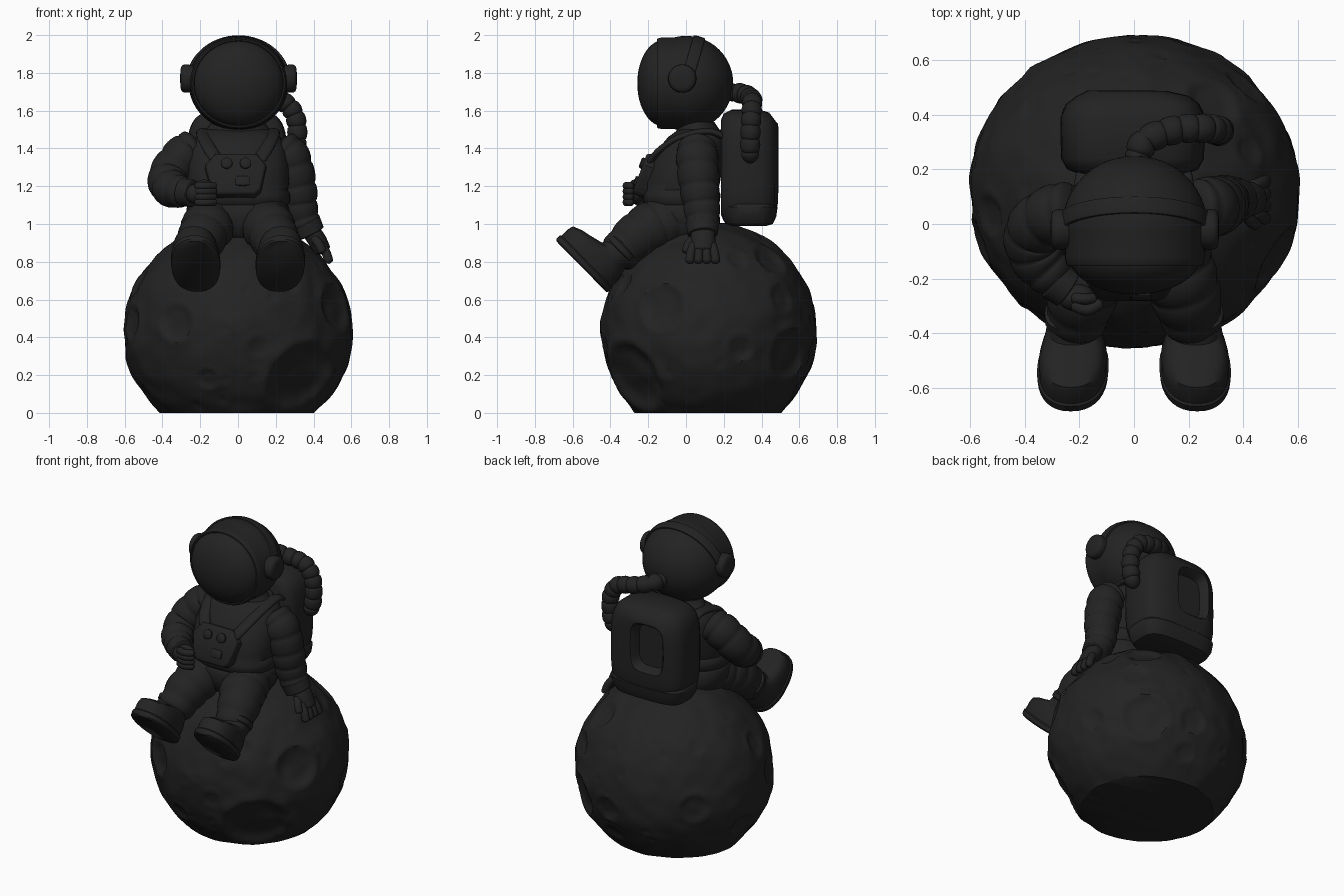
import bpy, bmesh, math, random
from mathutils import Vector as V, noise

if "Cube" in bpy.data.objects:
    bpy.data.objects.remove(bpy.data.objects["Cube"])

charcoal = bpy.data.materials.new("charcoal")
charcoal.use_nodes = True
colour = (0.0165, 0.0165, 0.0165, 1)
charcoal.diffuse_color = colour
charcoal.node_tree.nodes["Principled BSDF"].inputs["Base Color"].default_value = colour

X, Y, Z = V((1, 0, 0)), V((0, 1, 0)), V((0, 0, 1))


def finish(name, bm, sharp=0.75):
    """Turn a bmesh into a smooth object that keeps hard edges."""
    bmesh.ops.recalc_face_normals(bm, faces=bm.faces)
    for f in bm.faces:
        f.smooth = True
    for e in bm.edges:
        e.smooth = e.calc_face_angle(0) < sharp
    me = bpy.data.meshes.new(name)
    bm.to_mesh(me)
    bm.free()
    me.materials.append(charcoal)
    ob = bpy.data.objects.new(name, me)
    bpy.context.collection.objects.link(ob)
    return ob


def ring(c, a, b, power=2, seg=36):
    """Superellipse around c spanned by the half axes a and b."""
    def s(v):
        return math.copysign(abs(v) ** (2 / power), v)
    angles = [2 * math.pi * i / seg for i in range(seg)]
    return [V(c) + a * s(math.cos(t)) + b * s(math.sin(t)) for t in angles]


def loft(name, rings, sharp=0.75):
    bm = bmesh.new()
    loops = [[bm.verts.new(p) for p in r] for r in rings]
    n = len(loops[0])
    for lo, hi in zip(loops, loops[1:]):
        for i in range(n):
            j = (i + 1) % n
            bm.faces.new((lo[i], lo[j], hi[j], hi[i]))
    bm.faces.new(loops[0])
    bm.faces.new(loops[-1])
    return finish(name, bm, sharp)


def spline(vals, t):
    """Catmull-Rom sample of a list of numbers or vectors."""
    n = len(vals) - 1
    i = min(int(t * n), n - 1)
    f = t * n - i
    b, c = vals[i], vals[i + 1]
    a = vals[i - 1] if i else b * 2 - c
    d = vals[i + 2] if i + 2 <= n else c * 2 - b
    return (b * 2 + (c - a) * f + (a * 2 - b * 5 + c * 4 - d) * f * f
            + (b * 3 - a - c * 3 + d) * f ** 3) * 0.5


def tube(name, pts, radii, folds=0, depth=0.12, flat=1.0, steps=48, seg=20, side=X):
    """Round-ended limb along a path, with puffy folds."""
    pts = [V(p) for p in pts]
    rings = []
    for k in range(steps + 1):
        t = k / steps
        d = (spline(pts, min(t + 0.01, 1)) - spline(pts, max(t - 0.01, 0))).normalized()
        side = (side - d * side.dot(d)).normalized()
        r = spline(radii, t)
        if folds:
            r *= 1 - depth + depth * abs(math.sin(math.pi * folds * t)) ** 0.5
        edge = min(t, 1 - t) / 0.12
        if edge < 1:
            r *= max(0.1, math.sqrt(1 - (1 - edge) ** 2))
        rings.append(ring(spline(pts, t), side * r, d.cross(side) * r * flat, seg=seg))
    return loft(name, rings, 1.2)


def blob(name, c, size, detail=24):
    rings = []
    for k in range(1, detail):
        a = math.pi * k / detail
        s = math.sin(a)
        rings.append(ring(V(c) - Z * size[2] * math.cos(a), X * size[0] * s, Y * size[1] * s))
    return loft(name, rings)


# Moon with craters, cut flat where it stands
CENTRE, R = V((0, 0.12, 0.43)), 0.585
AXES = V((0.605, 0.57, 0.58))
craters = [((-.33, -.5, .05), .1), ((-.56, -.2, .05), .09), ((.1, -.55, -.08), .06),
           ((.33, -.42, -.25), .2), ((.53, -.27, .14), .13), ((-.15, -.5, -.25), .06),
           ((.57, .18, -.09), .07), ((.36, .44, -.12), .14), ((.4, .4, .18), .08),
           ((.28, .33, .38), .1), ((-.52, -.09, .26), .08), ((.4, .15, .38), .06),
           ((-.4, .4, -.02), .09), ((.1, .56, -.1), .08), ((-.35, .3, .33), .05),
           ((-.53, .1, -.2), .08), ((.1, .5, -.3), .06), ((.25, -.45, .25), .06)]
craters = [(V(d).normalized(), r / R, 0.2) for d, r in craters]
random.seed(4)
for _ in range(80):
    d = V([random.gauss(0, 1) for _ in range(3)]).normalized()
    craters.append((d, random.uniform(0.02, 0.05), 0.25))
bm = bmesh.new()
bmesh.ops.create_icosphere(bm, subdivisions=6, radius=1)
for v in bm.verts:
    d = v.co.normalized()
    h = 0.012 * noise.noise(d * 2.5) + 0.008 * noise.noise(d * 6)
    for c, r, deep in craters:
        q = (d - c).length / r
        if q < 1.5:
            bowl = -deep * r * R * (1 - q ** 4) if q < 1 else 0
            h += bowl + 0.05 * r * R * math.exp(-((q - 1.05) / 0.2) ** 2)
    v.co = CENTRE + d * AXES + d * h
bmesh.ops.bisect_plane(bm, geom=bm.verts[:] + bm.edges[:] + bm.faces[:], plane_co=(0, 0, 0),
                       plane_no=(0, 0, -1), clear_outer=True)
bmesh.ops.holes_fill(bm, edges=[e for e in bm.edges if e.is_boundary])
finish("moon", bm, 0.72)

# Helmet and visor, turned around the y axis
HEAD = V((0.003, 0, 1.745))


def turned(name, profile, c=HEAD, axis=Y, a=X, b=Z * 0.95):
    return loft(name, [ring(c + axis * y, a * r, b * r, seg=56) for y, r in profile])


arc = [math.pi * k / 24 for k in range(25)]
turned("helmet", [(0.25 * math.cos(t), max(0.264 * math.sin(t), 0.004)) for t in arc if t < 1.9]
       + [(-.12, .256), (-.145, .252), (-.154, .246), (-.154, .238), (-.14, .23)])
turned("visor", [(-.12 - 0.138 * math.sin(t), max(0.24 * math.cos(t), 0.004)) for t in arc if t < 1.6])

# Headband over the crown and the ear cups
band = []
up = V((0, 0.28, 0.96))
fore = X.cross(up)
for k in range(33):
    t = math.pi * k / 32
    out = X * math.cos(t) * 0.266 + up * math.sin(t) * 0.246
    band.append(ring(HEAD + out, out.normalized() * 0.012, fore * 0.032, 5, 16))
loft("headband", band)
for s, label in ((1, "left"), (-1, "right")):
    cup = [(0, .07), (.03, .075), (.05, .073), (.06, .066), (.065, .05), (.067, .02)]
    turned(label + "_ear_cup", cup, HEAD + V((s * 0.242, -0.02, 0.025)), X * s, Y, Z)

# Torso, collar and belt: height, depth centre, half width, half depth
body = [(.9, 0, .14, .13), (.95, -.01, .23, .19), (1.02, -.02, .27, .2), (1.085, -.025, .272, .2),
        (1.1, -.025, .262, .19), (1.12, -.025, .275, .205), (1.16, -.025, .275, .208),
        (1.18, -.025, .262, .195), (1.22, -.02, .272, .2), (1.32, .005, .268, .19),
        (1.4, .035, .255, .18), (1.46, .06, .225, .155), (1.5, .08, .17, .12)]
loft("torso", [ring((0, y, z), X * a, Y * b, 2.4) for z, y, a, b in body])
neck = [(1.43, .07, .19, .13), (1.475, .07, .19, .125), (1.495, .065, .17, .115), (1.54, .05, .14, .1)]
loft("collar", [ring((0, y, z), X * a, Y * b) for z, y, a, b in neck])

# Backpack with a sunken rear panel and a wider base
pack = [(.185, .2, .25, 0), (.2, .24, .285, 0), (.24, .262, .305, 0), (.39, .265, .305, 0),
        (.44, .245, .29, 0), (.47, .205, .25, 0), (.487, .15, .21, .02), (.489, .12, .16, .05),
        (.478, .11, .15, .05), (.43, .095, .135, .05)]
loft("backpack", [ring((-.005 - u, y, 1.3 + u), X * a, Z * b, 4, 48) for y, a, b, u in pack])
base = [(.99, .19, .09), (1.0, .235, .125), (1.04, .258, .143), (1.09, .265, .15), (1.105, .255, .138)]
loft("backpack_base", [ring((-.005, .335, z), X * a, Y * b, 3.6, 48) for z, a, b in base])

# Air hose from the helmet to the side of the pack
hose = [(.0, .2, 1.7), (.04, .3, 1.69), (.15, .345, 1.665), (.25, .35, 1.64), (.305, .345, 1.56),
        (.312, .34, 1.44), (.285, .34, 1.32)]
tube("air_hose", hose, [.054] * 7, folds=11, depth=0.18, steps=121, side=Z)

# Chest control box with knobs and a switch
tilt = V((0, 0.35, 0.937))
face = X.cross(tilt)
BOX = V((-0.01, -0.182, 1.245))
outline = [(-.165, .05), (-.11, .115), (.11, .115), (.16, .05), (.13, -.09), (.1, -.115), (-.1, -.115), (-.13, -.09)]
layers = [(-.03, 1), (.05, 1), (.062, .97), (.068, .9)]
loft("chest_box", [[BOX + face * h + X * x * k + tilt * z * k for x, z in outline] for h, k in layers])
for s, label in ((1, "left"), (-1, "right")):
    c = BOX + X * s * 0.05 + tilt * 0.055
    loft(label + "_knob", [ring(c + face * h, X * r, tilt * r)
                           for h, r in ((.06, .03), (.078, .03), (.085, .022))])
loft("switch", [ring(BOX + X * 0.035 - tilt * 0.045 + face * h, X * r * 1.5, tilt * r, 5)
                for h, r in ((.06, .026), (.076, .026), (.081, .02))])


def boot(name, s):
    toe, up = V((s * 0.04, -0.7, 0.71)).normalized(), V((0, 0.71, 0.7))
    c = V((s * 0.224, -0.555, 0.775))
    # height above the sole, shift to the toe, half length, half width
    rows = [(0, 0, .188, .12), (.008, 0, .196, .129), (.035, 0, .197, .131), (.042, 0, .19, .124),
            (.085, 0, .19, .124), (.118, -.002, .184, .117), (.138, -.02, .155, .11),
            (.152, -.05, .122, .104), (.168, -.08, .092, .1), (.2, -.09, .088, .1),
            (.206, -.09, .096, .107), (.235, -.09, .096, .107), (.25, -.09, .08, .09)]
    loft(name, [ring(c + up * h + toe * o, X * w, toe * l, 2.3) for h, o, l, w in rows])


# Legs, boots and shoulder straps, mirrored
for s, label in ((1, "left"), (-1, "right")):
    tube(label + "_leg", [(s * .11, .05, 1.03), (s * .145, -.13, 1.0), (s * .19, -.26, .93),
                          (s * .22, -.4, .8)], [.13, .145, .132, .1], folds=5, depth=0.09)
    boot(label + "_boot", s)
    tube(label + "_strap", [(s * .17, .22, 1.45), (s * .185, .12, 1.49), (s * .18, -.03, 1.46),
                            (s * .145, -.14, 1.39), (s * .09, -.205, 1.31)], [.036] * 5, flat=0.5)

# Right arm bent to the hip, left arm propped on the moon
tube("right_arm", [(-.2, .06, 1.42), (-.29, .035, 1.36), (-.37, -.03, 1.25), (-.35, -.13, 1.185),
                   (-.26, -.23, 1.165)], [.1, .112, .108, .1, .075], folds=6, depth=0.09, side=Z)
tube("left_arm", [(.2, .06, 1.42), (.27, .06, 1.35), (.31, .07, 1.2), (.33, .085, 1.07),
                  (.37, .09, .95)], [.1, .114, .108, .096, .084], folds=6, depth=0.09)
tube("right_cuff", [(-.3, -.2, 1.17), (-.235, -.245, 1.162)], [.076, .072], side=Z)
tube("left_cuff", [(.35, .085, 1.01), (.385, .09, .94)], [.088, .08])

# Gloves
blob("right_palm", (-.21, -.27, 1.16), (.07, .05, .055))
for i in range(4):
    z = 1.115 + i * 0.029
    tube("right_finger", [(-.23, -.295, z), (-.17, -.315, z), (-.115, -.285, z)], [.021] * 3,
         steps=16, seg=12, side=Z)
tube("right_thumb", [(-.23, -.27, 1.2), (-.18, -.275, 1.215), (-.14, -.27, 1.2)], [.02] * 3,
     steps=16, seg=12, side=Z)
tube("left_palm", [(.37, .09, .98), (.415, .09, .92), (.455, .09, .845)], [.06, .066, .058], flat=0.75, side=Y)
for i in range(4):
    y = 0.042 + i * 0.031
    fan = (i - 1.5) * 0.01
    tube("left_finger", [(.43, y, .9), (.465, y + fan, .85), (.485, y + fan * 1.6, .79)],
         [.024] * 3, steps=16, seg=12)
tube("left_thumb", [(.4, .05, .93), (.43, .012, .89), (.45, .0, .845)], [.024] * 3, steps=16, seg=12)
